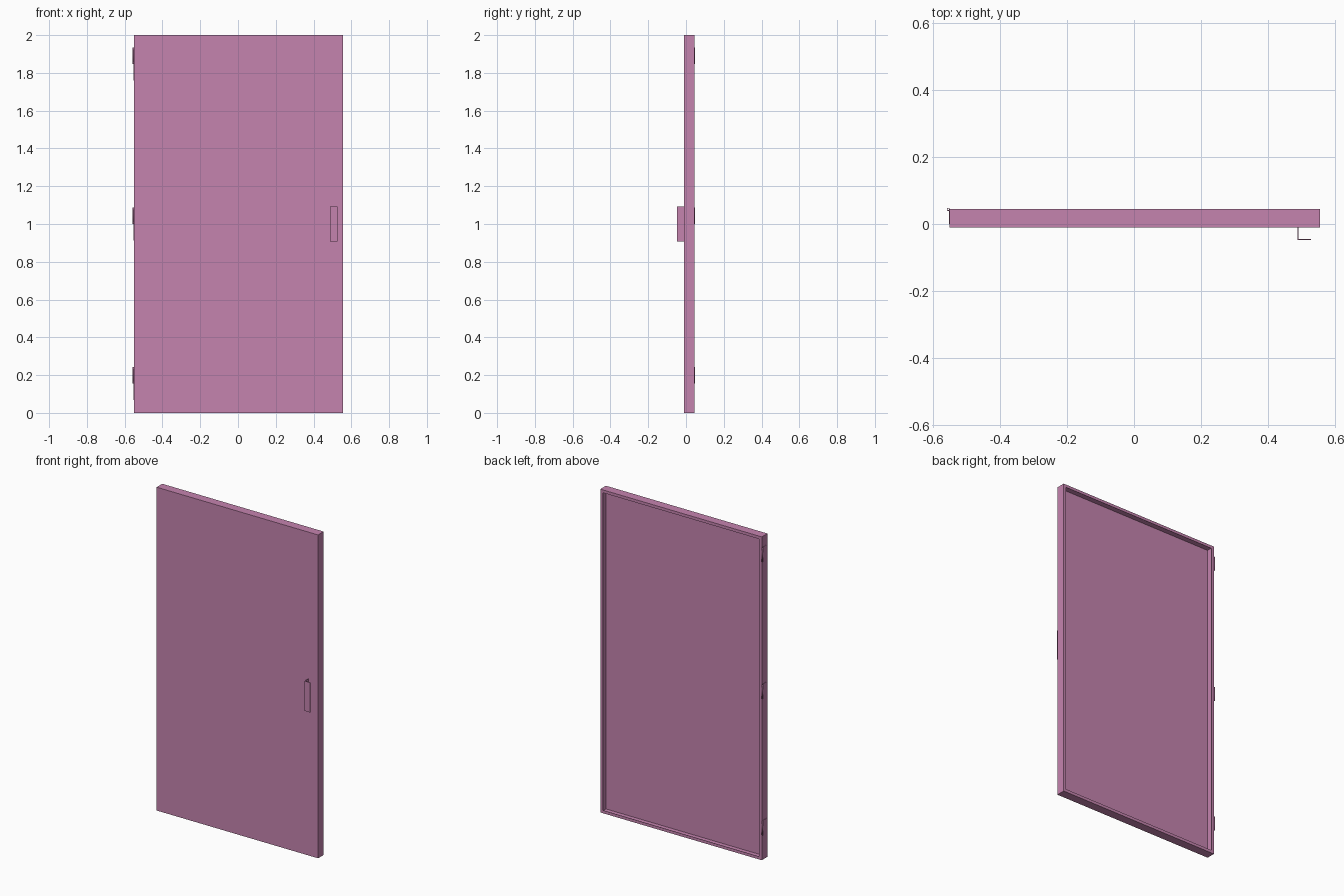
import bpy, bmesh, math

if "Cube" in bpy.data.objects:
    bpy.data.objects.remove(bpy.data.objects["Cube"])

T = 0.002  # sheet metal thickness
mat = bpy.data.materials.new("mauve_paint")
mat.diffuse_color = (0.56, 0.23, 0.43, 1)
mat.use_nodes = True
mat.node_tree.nodes["Principled BSDF"].inputs["Base Color"].default_value = mat.diffuse_color


def finish(name, bm, offset):
    """Turn a bmesh surface into a thin sheet metal object."""
    bmesh.ops.recalc_face_normals(bm, faces=bm.faces)
    mesh = bpy.data.meshes.new(name)
    bm.to_mesh(mesh)
    bm.free()
    mesh.materials.append(mat)
    ob = bpy.data.objects.new(name, mesh)
    bpy.context.collection.objects.link(ob)
    mod = ob.modifiers.new("sheet", 'SOLIDIFY')
    mod.thickness = T
    mod.offset = offset
    mod.use_even_offset = True
    return ob


def sheet(name, profile, z0, z1, closed=False):
    """Extrude an (x, y) profile upwards from z0 to z1."""
    bm = bmesh.new()
    low = [bm.verts.new((x, y, z0)) for x, y in profile]
    high = [bm.verts.new((x, y, z1)) for x, y in profile]
    n = len(profile)
    for i in range(n if closed else n - 1):
        j = (i + 1) % n
        bm.faces.new((low[i], low[j], high[j], high[i]))
    return finish(name, bm, 0)


# Door: front skin, folded sides and a narrow return lip round the open back
X0, X1, Y0, Y1, H, LIP = -0.55, 0.555, -0.01, 0.045, 2.0, 0.018
bm = bmesh.new()


def ring(y, inset):
    a, b, c, d = X0 + inset, X1 - inset, inset, H - inset
    return [bm.verts.new((x, y, z)) for x, z in ((a, c), (b, c), (b, d), (a, d))]


rings = [ring(Y0, 0), ring(Y1, 0), ring(Y1, LIP)]
bm.faces.new(rings[0])
for r, s in zip(rings, rings[1:]):
    for i in range(4):
        j = (i + 1) % 4
        bm.faces.new((r[j], r[i], s[i], s[j]))
door = finish("door_panel", bm, -1)
# keep the skin thickness on the inner side of the pan
if door.data.polygons[0].normal.y > 0:
    door.data.flip_normals()

# Bent pull handle
sheet("pull_handle", [(0.489, Y0), (0.489, -0.046), (0.527, -0.046)], 0.908, 1.093)

# Hinges: flat leaf with a rolled knuckle on its upper half
R, CX, CY = 0.0035, -0.5535, 0.0435
curl = [(CX + R * math.cos(k * math.tau / 16), CY + R * math.sin(k * math.tau / 16))
        for k in range(16)]
for label, z in (("lower", 0.156), ("middle", 1.0), ("upper", 1.847)):
    sheet(label + "_hinge_leaf", [(-0.551, 0.0), (-0.551, CY)], z - 0.087, z + 0.087)
    knuckle = sheet(label + "_hinge_knuckle", curl, z, z + 0.087, closed=True)
    for p in knuckle.data.polygons:
        p.use_smooth = True
    knuckle.data.set_sharp_from_angle(angle=math.radians(40))
